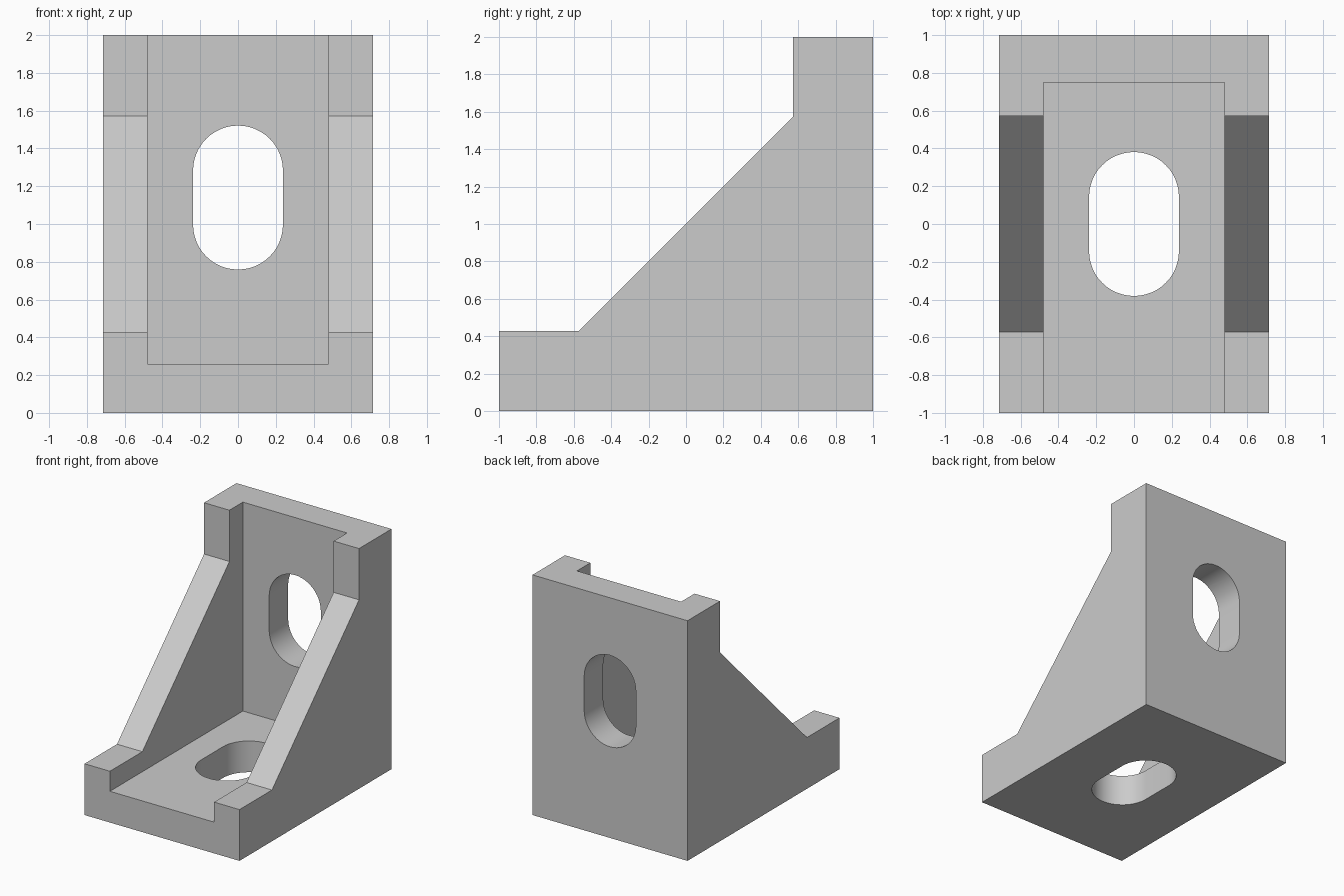
import bpy
import bmesh
from math import cos, sin, pi, radians
from mathutils import Vector

cube = bpy.data.objects.get("Cube")
if cube:
    bpy.data.objects.remove(cube, do_unlink=True)

HALF_WIDTH = 0.714
INNER = 0.48
FLOOR_TOP, WALL_FRONT = 0.26, 0.75
SLOT_RADIUS, SLOT_STRAIGHT = 0.238, 0.143

grey = bpy.data.materials.new("light_grey")
grey.use_nodes = True
colour = (0.6, 0.6, 0.6, 1)
grey.diffuse_color = colour
grey.node_tree.nodes["Principled BSDF"].inputs["Base Color"].default_value = colour


def prism(name, outline, direction):
    """Extrude a closed planar outline into a solid."""
    bm = bmesh.new()
    face = bm.faces.new([bm.verts.new(p) for p in outline])
    result = bmesh.ops.extrude_face_region(bm, geom=[face], use_keep_orig=True)
    verts = [v for v in result["geom"] if isinstance(v, bmesh.types.BMVert)]
    bmesh.ops.translate(bm, verts=verts, vec=Vector(direction))
    bmesh.ops.recalc_face_normals(bm, faces=bm.faces)
    mesh = bpy.data.meshes.new(name)
    bm.to_mesh(mesh)
    bm.free()
    mesh.materials.append(grey)
    obj = bpy.data.objects.new(name, mesh)
    bpy.context.collection.objects.link(obj)
    return obj


def slot_outline(segments=24):
    """Two half circles joined by straight sides."""
    points = []
    for side, start in ((1, 0), (-1, pi)):
        for i in range(segments + 1):
            a = start + pi * i / segments
            points.append((SLOT_RADIUS * cos(a),
                           SLOT_RADIUS * sin(a) + side * SLOT_STRAIGHT))
    return points


# Bracket body: side profile extruded across the width
profile = [(-1, 0), (1, 0), (1, 2), (0.573, 2),
           (0.573, 1.573), (-0.573, 0.427), (-1, 0.427)]
bracket = prism("corner_bracket", [(-HALF_WIDTH, y, z) for y, z in profile],
                (2 * HALF_WIDTH, 0, 0))

# Channel between the two gussets, and the bolt slots in wall and floor
channel = [(-1.2, FLOOR_TOP), (WALL_FRONT, FLOOR_TOP), (WALL_FRONT, 2.2), (-1.2, 2.2)]
slot = slot_outline()
cutters = [
    prism("channel_cutter", [(-INNER, y, z) for y, z in channel], (2 * INNER, 0, 0)),
    prism("wall_slot_cutter", [(x, 0.6, v + 1.14) for x, v in slot], (0, 0.6, 0)),
    prism("floor_slot_cutter", [(x, v, -0.2) for x, v in slot], (0, 0, 0.6)),
]
for cutter in cutters:
    cutter.hide_render = True
    mod = bracket.modifiers.new(cutter.name, "BOOLEAN")
    mod.operation = "DIFFERENCE"
    mod.solver = "EXACT"
    mod.object = cutter

# Apply the cuts and remove the helpers
bpy.context.view_layer.update()
depsgraph = bpy.context.evaluated_depsgraph_get()
finished = bpy.data.meshes.new_from_object(bracket.evaluated_get(depsgraph))
bracket.modifiers.clear()
bracket.data = finished
for cutter in cutters:
    bpy.data.objects.remove(cutter, do_unlink=True)

# Smooth slot walls, crisp edges elsewhere
for obj in bpy.context.selected_objects:
    obj.select_set(False)
bracket.select_set(True)
bpy.context.view_layer.objects.active = bracket
bpy.ops.object.shade_smooth_by_angle(angle=radians(30))
